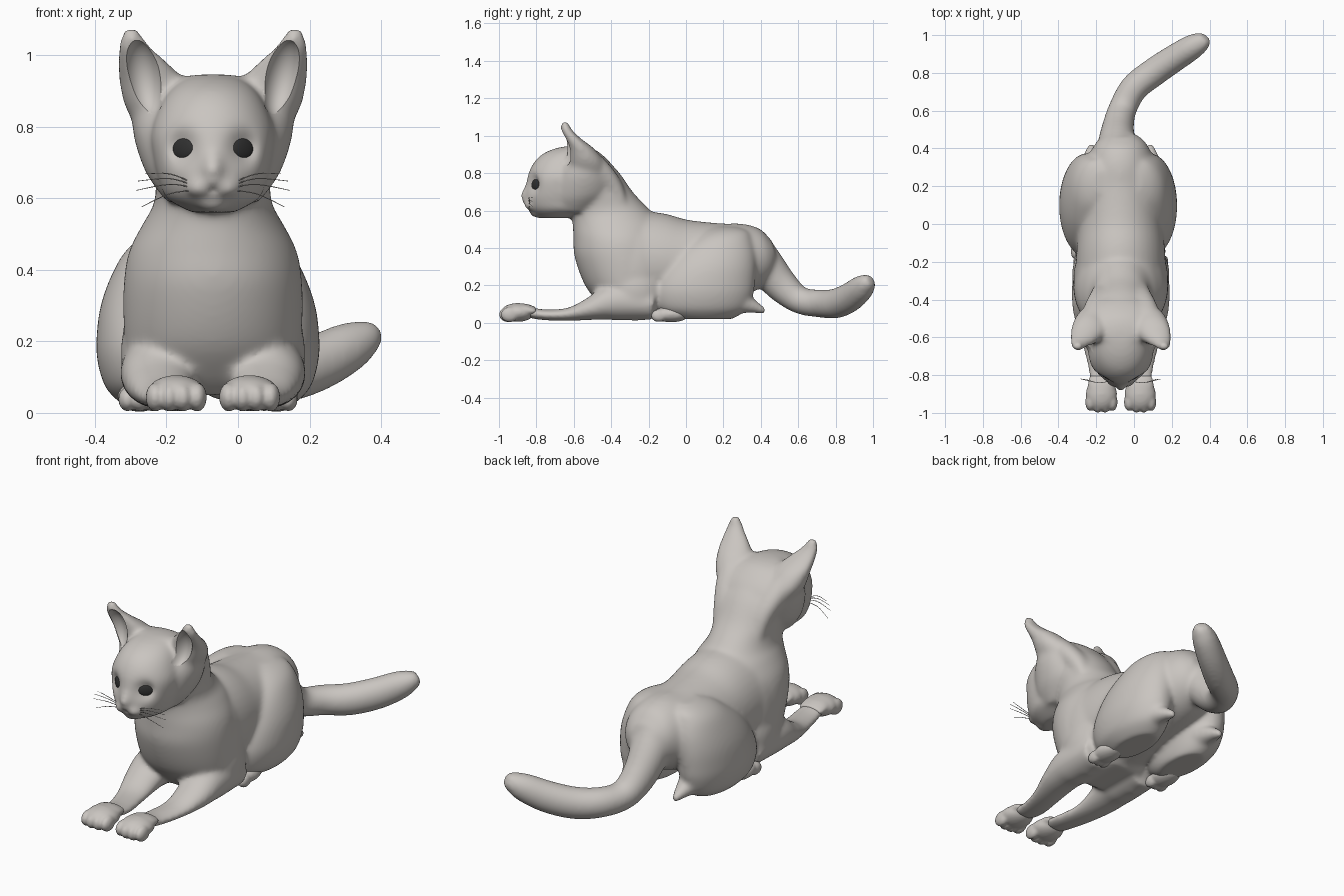
import bpy, bmesh, math
from mathutils import Vector, Matrix, Euler
from mathutils.bvhtree import BVHTree

CX = -0.07                  # symmetry plane of the body
SIDES = (-1, 1)
TUCK = {-1: 0, 1: 0.028}    # the left haunch is tucked in a little

if "Cube" in bpy.data.objects:
    bpy.data.objects.remove(bpy.data.objects["Cube"])


def material(name, rgb):
    m = bpy.data.materials.new(name)
    m.use_nodes = True
    m.diffuse_color = (*rgb, 1)
    m.node_tree.nodes["Principled BSDF"].inputs["Base Color"].default_value = (*rgb, 1)
    return m


FUR = material("warm grey", (0.59, 0.56, 0.53))
DARK = material("eye black", (0.03, 0.03, 0.03))


def refine(rows, k=4):
    """Catmull-Rom interpolation between the given rows."""
    out = []
    for i in range(len(rows) - 1):
        p = [Vector(rows[min(max(i + j, 0), len(rows) - 1)]) for j in (-1, 0, 1, 2)]
        for t in (n / k for n in range(k)):
            out.append(0.5 * (2 * p[1] + (p[2] - p[0]) * t
                              + (2 * p[0] - 5 * p[1] + 4 * p[2] - p[3]) * t * t
                              + (3 * p[1] - p[0] - 3 * p[2] + p[3]) * t ** 3))
    return out + [Vector(rows[-1])]


def skin(bm, rings, n):
    """Closed tube through rings of (centre, u axis, v axis)."""
    loops = []
    for c, u, v in rings:
        angles = [math.tau * i / n for i in range(n)]
        loops.append([bm.verts.new(c + u * math.cos(a) + v * math.sin(a)) for a in angles])
    faces = [bm.faces.new((a[i], a[(i + 1) % n], b[(i + 1) % n], b[i]))
             for a, b in zip(loops, loops[1:]) for i in range(n)]
    faces += [bm.faces.new(loops[0][::-1]), bm.faces.new(loops[-1])]
    bmesh.ops.recalc_face_normals(bm, faces=faces)


def tube(bm, rows, s=1, n=40):
    """Rows: sideways offset, y, z, half width, half height."""
    rows = refine(rows)
    pts = [Vector((CX + s * r[0], r[1], r[2])) for r in rows]
    rings = []
    for i, r in enumerate(rows):
        t = (pts[min(i + 1, len(pts) - 1)] - pts[max(i - 1, 0)]).normalized()
        u = t.cross(Vector((0, 0, 1))).normalized()
        rings.append((pts[i], u * max(r[3], 0.001), u.cross(t) * max(r[4], 0.001)))
    skin(bm, rings, n)


def stack(bm, rows, s=1, tuck=0, n=56):
    """Rows: z, front y, back y, half width, sideways offset."""
    skin(bm, [(Vector((CX + s * (d - tuck), (f + b) / 2, z)), Vector((w, 0, 0)),
               Vector((0, (b - f) / 2, 0))) for z, f, b, w, d in refine(rows)], n)


def ball(bm, c, r, s=1, rot=(0, 0, 0)):
    m = (Matrix.Translation((CX + s * c[0], c[1], c[2]))
         @ Euler(rot).to_matrix().to_4x4() @ Matrix.Diagonal((*r, 1)))
    bmesh.ops.create_uvsphere(bm, u_segments=40, v_segments=24, radius=1, matrix=m)


def to_object(bm, name, mat):
    me = bpy.data.meshes.new(name)
    bm.to_mesh(me)
    bm.free()
    me.materials.append(mat)
    ob = bpy.data.objects.new(name, me)
    bpy.context.scene.collection.objects.link(ob)
    return ob


def apply_modifiers(ob):
    dg = bpy.context.evaluated_depsgraph_get()
    me = bpy.data.meshes.new_from_object(ob.evaluated_get(dg))
    ob.modifiers.clear()
    ob.data = me


def fuse(ob, voxel, rounds):
    """Merge overlapping volumes into one soft skin."""
    r = ob.modifiers.new("fuse", "REMESH")
    r.mode, r.voxel_size = "VOXEL", voxel
    m = ob.modifiers.new("soften", "SMOOTH")
    m.factor, m.iterations = 0.5, rounds
    apply_modifiers(ob)


def shade(ob):
    bpy.ops.object.select_all(action="DESELECT")
    ob.select_set(True)
    bpy.context.view_layer.objects.active = ob
    bpy.ops.object.shade_smooth_by_angle(angle=math.radians(45))


# Torso: y, top z, bottom z, half width
bm = bmesh.new()
torso = [(.475, .44, .33, .07), (.43, .505, .24, .13), (.34, .533, .17, .175), (.2, .533, .12, .2),
         (0, .552, .08, .22), (-.15, .588, .06, .235), (-.3, .6, .06, .24)]
tube(bm, [(0, y, (a + b) / 2, w, (a - b) / 2) for y, a, b, w in torso])

# Chest and neck
stack(bm, [(.05, -.4, -.15, .2, 0), (.1, -.46, -.1, .23, 0), (.2, -.54, -.08, .247, 0),
           (.35, -.595, -.08, .25, 0), (.45, -.602, -.1, .235, 0), (.53, -.606, -.12, .195, 0),
           (.58, -.615, -.17, .167, 0), (.63, -.625, -.22, .16, 0), (.7, -.62, -.285, .165, 0),
           (.8, -.6, -.355, .16, 0), (.88, -.58, -.43, .11, 0)])

# Cranium, then the narrower face in front of it
stack(bm, [(.59, -.72, -.48, .13, 0), (.65, -.75, -.4, .175, 0), (.7, -.755, -.36, .2, 0),
           (.78, -.735, -.36, .223, 0), (.85, -.69, -.4, .222, 0), (.9, -.66, -.45, .18, 0),
           (.932, -.65, -.5, .11, 0), (.946, -.63, -.56, .05, 0)])
stack(bm, [(.56, -.78, -.62, .06, 0), (.6, -.835, -.5, .13, 0), (.65, -.855, -.5, .15, 0),
           (.7, -.857, -.5, .163, 0), (.78, -.848, -.5, .172, 0), (.85, -.818, -.5, .15, 0),
           (.9, -.77, -.5, .12, 0), (.932, -.7, -.52, .08, 0), (.945, -.63, -.56, .04, 0)])

# Nose bridge and chin
tube(bm, [(0, -.8, .79, .03, .03), (0, -.835, .72, .028, .03), (0, -.86, .665, .028, .028),
          (0, -.85, .64, .014, .014)])
ball(bm, (0, -.79, .59), (.048, .047, .03))

# Tail
tube(bm, [(-.02, .36, .4, .1, .1), (-.02, .43, .3, .1, .1), (-.015, .51, .2, .085, .09),
          (.01, .61, .12, .075, .073), (.07, .72, .103, .075, .075), (.17, .8, .103, .076, .08),
          (.28, .875, .135, .073, .08), (.375, .935, .182, .067, .071), (.427, .967, .212, .053, .051),
          (.449, .99, .228, .032, .032)])

for s in SIDES:
    # Muzzle pad
    ball(bm, (.034, -.82, .63), (.046, .046, .03), s)
    # Ear, with the ridge that runs from it down into the neck
    stack(bm, [(.78, -.63, -.42, .07, .135), (.86, -.63, -.44, .084, .163), (.93, -.638, -.49, .09, .173),
               (.98, -.65, -.555, .071, .198), (1.03, -.67, -.607, .042, .222),
               (1.078, -.668, -.632, .018, .229)], s)
    tube(bm, [(.195, -.6, .93, .04, .05), (.16, -.53, .88, .06, .06), (.125, -.46, .81, .075, .06),
              (.09, -.4, .72, .08, .06), (.07, -.36, .62, .08, .05)], s)
    # Shoulder and forearm
    ball(bm, (.15, -.28, .28), (.1, .16, .24), s)
    ball(bm, (.15, -.27, .17), (.108, .16, .16), s)
    tube(bm, [(.15, -.17, .1, .1, .085), (.152, -.38, .112, .108, .1), (.15, -.5, .077, .095, .064),
              (.132, -.62, .046, .076, .036), (.107, -.75, .042, .069, .029),
              (.1025, -.84, .055, .062, .03)], s)
    # Haunch and hock
    stack(bm, [(.02, -.06, .25, .08, .17), (.07, -.145, .325, .115, .185), (.15, -.172, .36, .137, .187),
               (.22, -.16, .37, .141, .184), (.3, -.115, .375, .137, .177), (.38, -.05, .37, .122, .164),
               (.45, .04, .35, .1, .147), (.49, .1, .33, .07, .128), (.512, .16, .28, .04, .1)],
          s, TUCK[s])
    tube(bm, [(.165, .25, .12, .08, .075), (.16, .35, .09, .045, .04), (.155, .425, .06, .016, .016)], s)

body = to_object(bm, "body", FUR)
fuse(body, 0.01, 22)

# Eye sockets and mouth cleft: centre, radius, depth
dents = [((CX + s * .087, -.82, .742), .045, .034) for s in SIDES]
dents.append(((CX, -.86, .62), .014, .008))
for v in body.data.vertices:
    for c, r, d in dents:
        v.co.y += d * math.exp(-((v.co - Vector(c)).length / r) ** 2)

# Hollow ear cups
bm = bmesh.new()
for s in SIDES:
    ball(bm, (.194, -.683, .938), (.057, .084, .112), s, (.18, s * .17, 0))
cutter = to_object(bm, "ear_cutter", FUR)
cutter.hide_render = True
cut = body.modifiers.new("cups", "BOOLEAN")
cut.operation, cut.solver, cut.object = "DIFFERENCE", "EXACT", cutter
apply_modifiers(body)
bpy.data.objects.remove(cutter)
shade(body)

bm = bmesh.new()
bm.from_mesh(body.data)
surface = BVHTree.FromBMesh(bm)
bm.free()

for s, side in zip(SIDES, ("right", "left")):
    # Front paw with toes and wrist cuff
    bm = bmesh.new()
    ball(bm, (.1025, -.9, .055), (.082, .09, .05), s)
    tube(bm, [(.1025, -.9, .064, .072, .042), (.1025, -.85, .066, .072, .034),
              (.1025, -.805, .06, .064, .022)], s)
    for i in range(4):
        off = (i - 1.5) * .039
        ball(bm, (.1025 + off, -.957 + abs(off) * .25, .044), (.027, .048, .041), s)
    paw = to_object(bm, side + "_front_paw", FUR)
    fuse(paw, 0.007, 7)
    shade(paw)

    # Hind foot
    bm = bmesh.new()
    out = .205 - TUCK[s]
    ball(bm, (out, -.08, .046), (.062, .1, .043), s)
    for off in (-.034, 0, .034):
        ball(bm, (out + off, -.145, .038), (.026, .043, .034), s)
    foot = to_object(bm, side + "_hind_foot", FUR)
    fuse(foot, 0.007, 7)
    shade(foot)

    # Eye, laid in its socket
    hit, normal, _, _ = surface.ray_cast(Vector((CX + s * .084, -2, .74)), Vector((0, 1, 0)))
    bm = bmesh.new()
    turn = normal.to_track_quat("-Y", "Z").to_euler()
    ball(bm, ((hit.x - CX) * s, hit.y, hit.z), (.041, .012, .031), s, turn)
    shade(to_object(bm, side + "_eye", DARK))

    # Whiskers
    bm = bmesh.new()
    for z0, x1, z1 in ((.64, .19, .668), (.634, .21, .648), (.628, .215, .622), (.622, .2, .576)):
        r = .0016
        tube(bm, [(.05, -.83, z0, r, r), (.12, -.84, (z0 + z1) / 2 + .014, r, r),
                  (x1, -.82, z1, r / 2, r / 2)], s, 5)
    shade(to_object(bm, side + "_whiskers", FUR))
